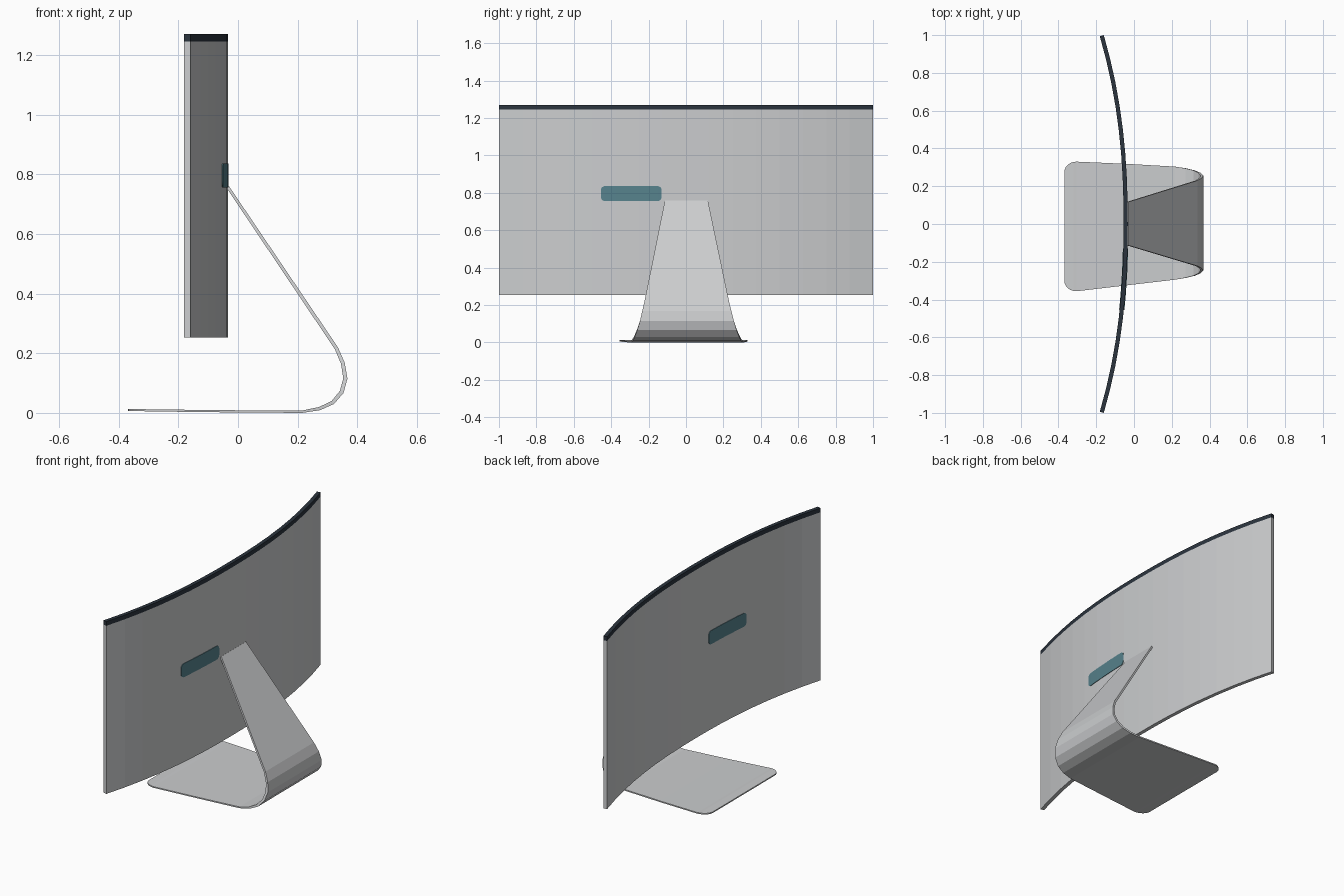
import bpy, bmesh, math

if "Cube" in bpy.data.objects:
    bpy.data.objects.remove(bpy.data.objects["Cube"])


def material(name, rgb):
    m = bpy.data.materials.new(name)
    m.diffuse_color = (*rgb, 1)
    m.use_nodes = True
    m.node_tree.nodes["Principled BSDF"].inputs["Base Color"].default_value = m.diffuse_color
    return m


GREY = material("silver_grey", (0.60, 0.61, 0.62))
NAVY = material("dark_navy", (0.024, 0.034, 0.048))
TEAL = material("teal", (0.095, 0.225, 0.265))


def loft(name, rings, mat):
    """Join a row of four-cornered sections into a closed solid."""
    bm = bmesh.new()
    vs = [[bm.verts.new(p) for p in r] for r in rings]
    for a, b in zip(vs, vs[1:]):
        for i in range(4):
            j = (i + 1) % 4
            bm.faces.new((a[i], a[j], b[j], b[i]))
    bm.faces.new(vs[0][::-1])
    bm.faces.new(vs[-1])
    bmesh.ops.recalc_face_normals(bm, faces=bm.faces)
    me = bpy.data.meshes.new(name)
    bm.to_mesh(me)
    bm.free()
    me.materials.append(mat)
    ob = bpy.data.objects.new(name, me)
    bpy.context.collection.objects.link(ob)
    return ob


def curve_point(y, depth):
    """Point on the bent panel, at a depth below its convex rear surface."""
    a = abs(y)
    slope = 0.127 * 2.3 * a ** 1.3 * (1 if y > 0 else -1)
    n = math.hypot(1, slope)
    return -0.033 - 0.127 * a ** 2.3 - depth / n, y - depth * slope / n


def bent_slab(name, columns, d0, d1, mat):
    """Columns are (y, bottom, top); the slab follows the panel's bend."""
    rings = []
    for y, lo, hi in columns:
        o, i = curve_point(y, d0), curve_point(y, d1)
        rings.append([(*o, lo), (*o, hi), (*i, hi), (*i, lo)])
    return loft(name, rings, mat)


# Curved screen and its dark top strip
THICK = 0.022
ys = [-1 + i / 8 for i in range(17)]
bent_slab("screen_panel", [(y, 0.253, 1.245) for y in ys], 0, THICK, GREY)
bent_slab("top_strip", [(y, 1.245, 1.27) for y in ys], 0, THICK, NAVY)

# Rounded teal plates, one on each side of the panel
Y0, Y1, Z0, Z1, R = -0.455, -0.13, 0.756, 0.836, 0.022
cols = []
for k in range(6):
    t = math.radians(5 + 17 * k)
    cols.append((Y0 + R - R * math.cos(t), R - R * math.sin(t)))
cols += [(y, 0) for y in (-0.375, -0.25)]
for k in range(5, -1, -1):
    t = math.radians(5 + 17 * k)
    cols.append((Y1 - R + R * math.cos(t), R - R * math.sin(t)))
cols = [(y, Z0 + c, Z1 - c) for y, c in cols]
bent_slab("rear_plate", cols, -0.003, 0.003, TEAL)
bent_slab("front_plate", cols, THICK - 0.003, THICK + 0.003, TEAL)

# Folded sheet stand: outer profile x, z, then left and right edges, thickness
stations = [
    (-0.030, 0.760, -0.113, 0.117, 0.010),
    (0.335, 0.220, -0.222, 0.230, 0.012),
    (0.358, 0.168, -0.234, 0.243, 0.013),
    (0.367, 0.115, -0.246, 0.256, 0.014),
    (0.354, 0.067, -0.260, 0.270, 0.014),
    (0.322, 0.030, -0.274, 0.284, 0.013),
    (0.275, 0.009, -0.285, 0.295, 0.011),
    (0.215, 0.000, -0.295, 0.304, 0.008),
    (-0.050, 0.002, -0.326, 0.319, 0.007),
    (-0.305, 0.005, -0.356, 0.330, 0.007),
]
# Rounded corners at the free end of the base
for k in range(1, 7):
    t = math.radians(15 * k)
    inset = 0.055 * (1 - math.cos(t))
    stations.append((-0.305 - 0.064 * math.sin(t), 0.006,
                     -0.356 + inset, 0.330 - inset, 0.007))

rings = []
for i, (x, z, ya, yb, th) in enumerate(stations):
    p = stations[max(i - 1, 0)]
    q = stations[min(i + 1, len(stations) - 1)]
    dx, dz = q[0] - p[0], q[1] - p[1]
    n = math.hypot(dx, dz)
    ix, iz = x + th * dz / n, z - th * dx / n   # inner side of the sheet
    rings.append([(x, ya, z), (x, yb, z), (ix, yb, iz), (ix, ya, iz)])
loft("folded_stand", rings, GREY)
